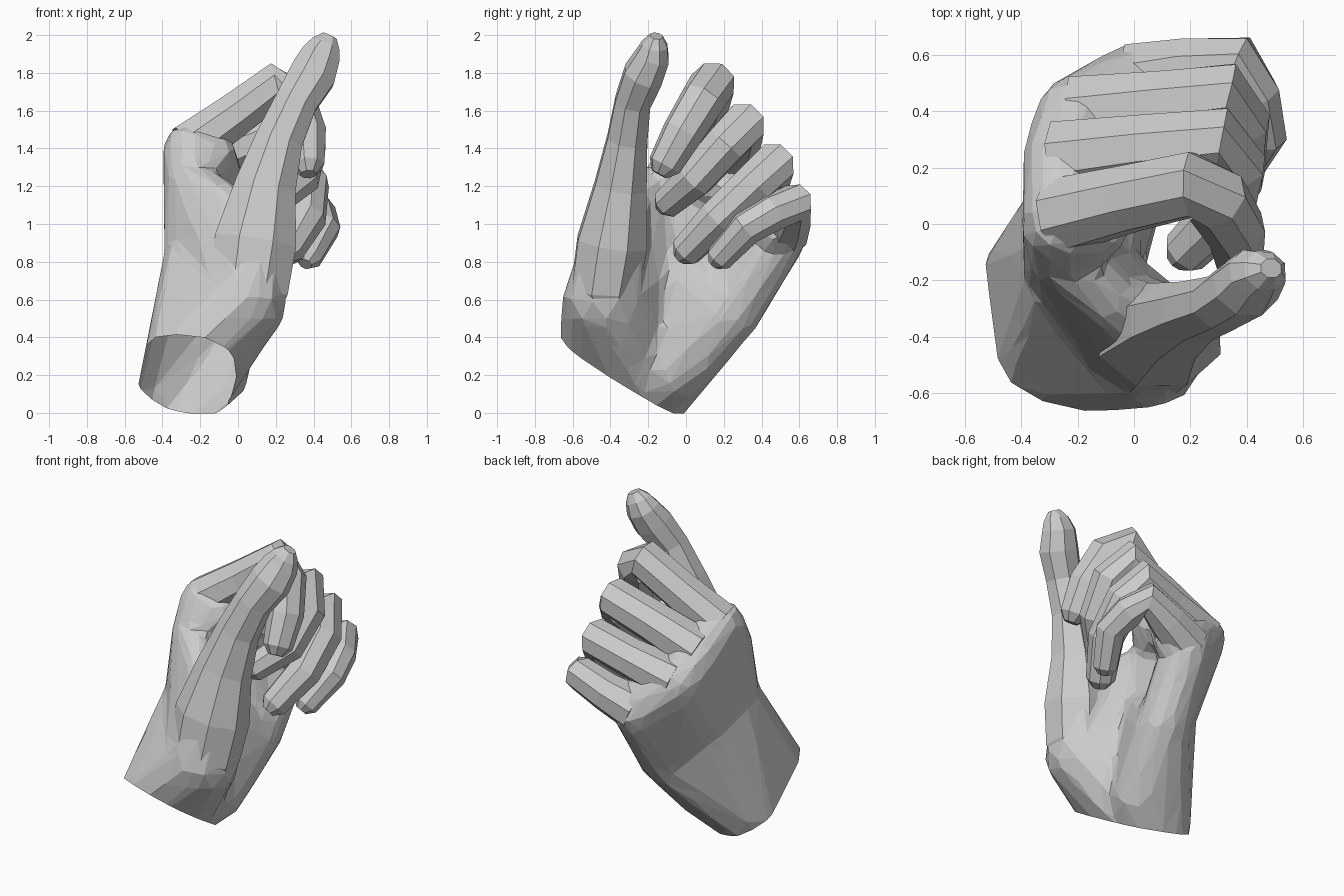
import bpy, bmesh, math
from mathutils import Vector

cube = bpy.data.objects.get("Cube")
if cube:
    bpy.data.objects.remove(cube, do_unlink=True)

GREY = (0.6, 0.6, 0.6, 1.0)
skin = bpy.data.materials.new("plain grey")
skin.use_nodes = True
skin.diffuse_color = GREY
for node in skin.node_tree.nodes:
    if node.type == 'BSDF_PRINCIPLED':
        node.inputs["Base Color"].default_value = GREY


def add_object(name, bm):
    """Turn a bmesh into a flat-shaded object in the scene."""
    mesh = bpy.data.meshes.new(name)
    bm.to_mesh(mesh)
    bm.free()
    mesh.materials.append(skin)
    obj = bpy.data.objects.new(name, mesh)
    bpy.context.scene.collection.objects.link(obj)
    return obj


def tube(name, points, sides=8, flat=1.0):
    """Loft a tapered limb through (x, y, z, radius) points, with a rounded tip."""
    centres = [Vector(p[:3]) for p in points]
    radii = [p[3] for p in points]
    heading = (centres[-1] - centres[-2]).normalized()
    centres.append(centres[-1] + heading * radii[-1] * 0.6)
    radii.append(radii[-1] * 0.5)

    bm = bmesh.new()
    rings, side, previous = [], None, None
    for i, (centre, radius) in enumerate(zip(centres, radii)):
        before = centres[max(i - 1, 0)]
        after = centres[min(i + 1, len(centres) - 1)]
        tangent = (after - before).normalized()
        if side is None:
            ref = Vector((1, 0, 0)) if abs(tangent.x) < 0.7 else Vector((0, 1, 0))
            side = (ref - tangent * ref.dot(tangent)).normalized()
        else:
            side = previous.rotation_difference(tangent) @ side
        up = tangent.cross(side)
        previous = tangent
        ring = []
        for k in range(sides):
            a = math.tau * (k + 0.5) / sides
            ring.append(bm.verts.new(centre + side * radius * math.cos(a)
                                     + up * radius * flat * math.sin(a)))
        rings.append(ring)
    for low, high in zip(rings, rings[1:]):
        for k in range(sides):
            n = (k + 1) % sides
            bm.faces.new((low[k], low[n], high[n], high[k]))
    bm.faces.new(rings[0][::-1])
    bm.faces.new(rings[-1])
    bmesh.ops.recalc_face_normals(bm, faces=bm.faces)
    return add_object(name, bm)


# Unit ball used for every rounded mass of the palm
ball_bm = bmesh.new()
bmesh.ops.create_icosphere(ball_bm, subdivisions=2, radius=1)
BALL = [v.co.copy() for v in ball_bm.verts]
ball_bm.free()


def add_hull(target, blobs):
    """Wrap a convex skin around several balls and add it to target."""
    bm = bmesh.new()
    for x, y, z, r in blobs:
        for co in BALL:
            bm.verts.new(co * (r + 0.008) + Vector((x, y, z)))
    bmesh.ops.convex_hull(bm, input=bm.verts[:])
    loose = [v for v in bm.verts if not v.link_faces]
    bmesh.ops.delete(bm, geom=loose, context='VERTS')
    part = bpy.data.meshes.new("hull_part")
    bm.to_mesh(part)
    bm.free()
    target.from_mesh(part)
    bpy.data.meshes.remove(part)


# Masses of the palm: wrist, heel, middle, knuckles, finger pads, thumb root, web
wrist_thumb = (-.29, -.45, .29, .21)
wrist_outer = (-.30, -.20, .13, .235)
heel = (-.10, -.06, .21, .155)
mid_index = (-.22, -.15, .85, .17)
mid_back = (-.20, .10, .72, .15)
mid_outer = (-.02, .24, .53, .15)
knuckle_1 = (-.255, .01, 1.39, .14)
knuckle_2 = (-.25, .22, 1.28, .14)
knuckle_3 = (-.20, .38, 1.13, .145)
knuckle_4 = (.01, .50, .94, .14)
pad_1 = (-.12, .0, 1.37, .105)
pad_2 = (-.07, .20, 1.20, .105)
pad_3 = (.01, .35, 1.07, .105)
pad_4 = (.12, .48, .96, .10)
thumb_root = (.04, -.43, .60, .22)
thumb_mid = (.10, -.38, .90, .17)
web = (-.09, -.27, 1.14, .09)
web_top = (-.26, -.11, 1.22, .115)

body = bmesh.new()
for group in (
    (wrist_thumb, wrist_outer, heel, mid_index, mid_back, mid_outer),
    (wrist_thumb, wrist_outer, thumb_root, mid_index),
    (mid_index, mid_back, web_top, knuckle_1, knuckle_2),
    (mid_back, mid_outer, knuckle_2, knuckle_3),
    (mid_outer, knuckle_3, knuckle_4),
    (web_top, knuckle_1, knuckle_2, pad_1, pad_2),
    (knuckle_2, knuckle_3, pad_2, pad_3),
    (knuckle_3, knuckle_4, pad_3, pad_4),
    (mid_index, thumb_root, web, web_top),
    (thumb_root, thumb_mid, web),
):
    add_hull(body, group)
palm = add_object("palm", body)

# Fuse the masses into one skin, then reduce it to broad facets
remesh = palm.modifiers.new("fuse", 'REMESH')
remesh.mode = 'VOXEL'
remesh.voxel_size = 0.03
soften = palm.modifiers.new("soften", 'SMOOTH')
soften.factor = 0.5
soften.iterations = 3
facet = palm.modifiers.new("facet", 'DECIMATE')
facet.ratio = 0.04
bpy.context.view_layer.update()
graph = bpy.context.evaluated_depsgraph_get()
fused = bpy.data.meshes.new_from_object(palm.evaluated_get(graph))
palm.modifiers.clear()

# Open, slanted cut at the wrist
bm = bmesh.new()
bm.from_mesh(fused)
bmesh.ops.bisect_plane(bm, geom=bm.verts[:] + bm.edges[:] + bm.faces[:],
                       plane_co=(-.285, -.32, .205), plane_no=(.22, .55, .85),
                       clear_inner=True)
for face in bm.faces:
    face.smooth = False
    face.material_index = 0
bm.to_mesh(palm.data)
bm.free()
bpy.data.meshes.remove(fused)

# Thumb, broad at its root
tube("thumb", [
    (.03, -.41, .48, .15), (.055, -.43, .65, .225), (.09, -.39, .90, .235),
    (.145, -.345, 1.20, .175), (.22, -.31, 1.45, .135), (.31, -.28, 1.65, .12),
    (.395, -.225, 1.79, .132), (.437, -.175, 1.89, .112),
    (.465, -.165, 1.95, .085)], flat=0.85)

# Curled fingers, from knuckle to tip
tube("index_finger", [
    (-.265, .03, 1.40, .14), (-.02, .09, 1.575, .125), (.205, .14, 1.74, .123),
    (.29, .09, 1.66, .12), (.36, -.02, 1.48, .11), (.37, -.115, 1.31, .09)])
tube("middle_finger", [
    (-.26, .23, 1.29, .145), (.05, .27, 1.42, .128), (.31, .30, 1.52, .122),
    (.355, .21, 1.42, .115), (.33, .05, 1.24, .105), (.18, -.10, 1.11, .085)])
tube("ring_finger", [
    (-.20, .39, 1.14, .145), (.10, .43, 1.23, .122), (.33, .46, 1.31, .12),
    (.37, .36, 1.21, .115), (.36, .17, 1.03, .108), (.26, .0, .855, .088)])
tube("little_finger", [
    (.01, .51, .95, .14), (.20, .55, 1.03, .118), (.37, .57, 1.11, .105),
    (.42, .46, 1.06, .10), (.45, .32, .98, .094), (.37, .175, .82, .076)])
